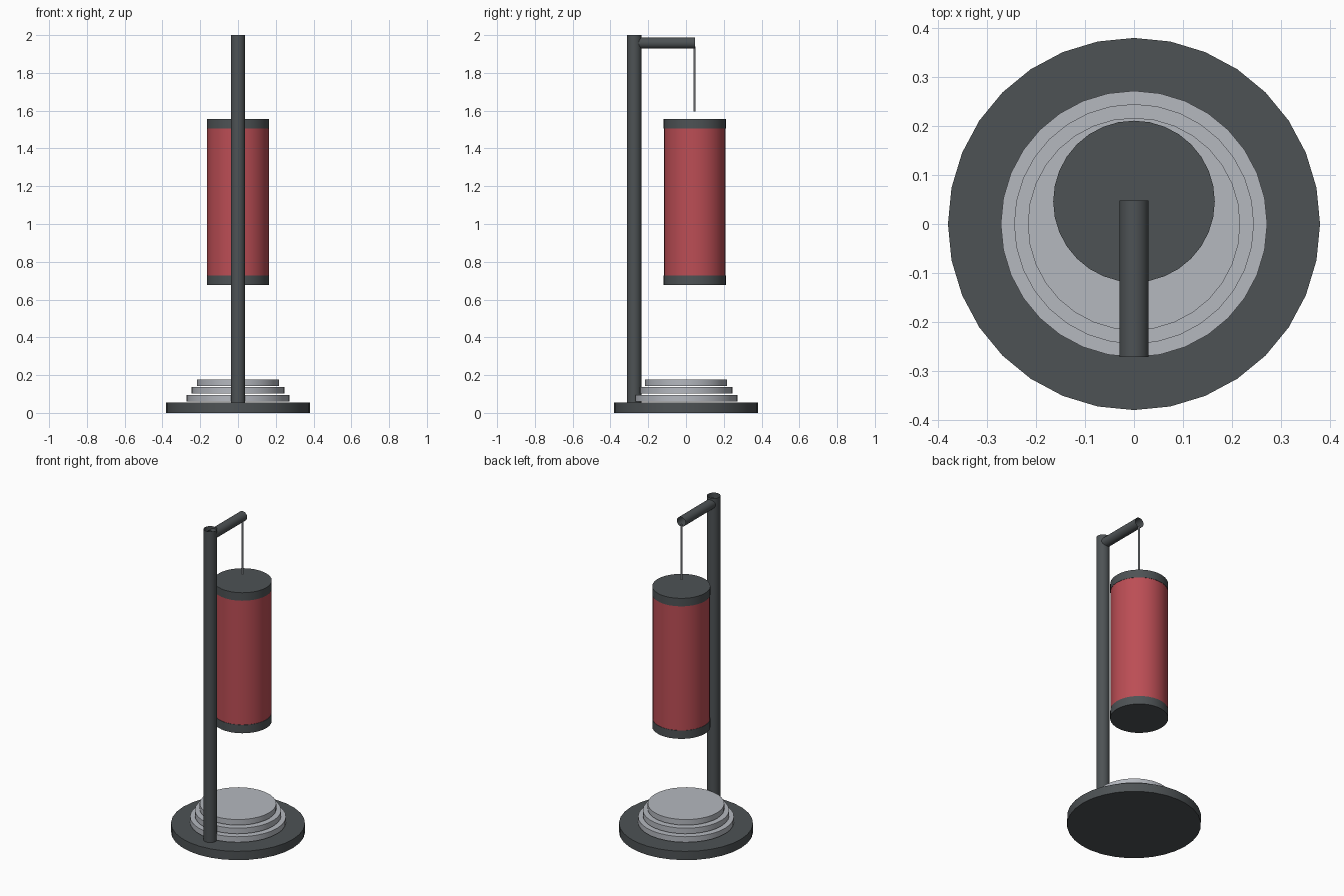
import bpy
from math import pi, radians

if "Cube" in bpy.data.objects:
    bpy.data.objects.remove(bpy.data.objects["Cube"])


def material(name, rgb):
    m = bpy.data.materials.new(name)
    m.diffuse_color = (*rgb, 1)
    m.use_nodes = True
    m.node_tree.nodes["Principled BSDF"].inputs["Base Color"].default_value = m.diffuse_color
    return m


DARK = material("dark_grey", (0.075, 0.085, 0.09))
LIGHT = material("light_grey", (0.46, 0.48, 0.52))
RED = material("red", (0.5, 0.075, 0.09))


def cyl(name, r, y, z0, z1, mat, sides=32, cap='NGON'):
    """Upright cylinder between two heights."""
    bpy.ops.mesh.primitive_cylinder_add(
        vertices=sides, radius=r, depth=z1 - z0,
        end_fill_type=cap, location=(0, y, (z0 + z1) / 2))
    ob = bpy.context.object
    ob.name = name
    ob.data.materials.append(mat)
    bpy.ops.object.shade_smooth_by_angle(angle=radians(30))
    return ob


# Floor disc with three stacked plates
cyl("base", 0.38, 0, 0, 0.055, DARK)
for i, r in enumerate((0.272, 0.245, 0.217)):
    top = 0.096 + 0.041 * i
    cyl(f"weight_plate_{i + 1}", r, 0, top - 0.035, top, LIGHT)

# Open tubes: upright pole, overhanging arm and hanging cord
cyl("pole", 0.038, -0.274, 0.055, 2.0, DARK, cap='NOTHING')
arm = cyl("arm", 0.03, 0, 0, 0.32, DARK, cap='NOTHING')
arm.rotation_euler = (pi / 2, 0, 0)
arm.location = (0, -0.112, 1.958)
cyl("cord", 0.005, 0.045, 1.595, 1.94, LIGHT, sides=16, cap='NOTHING')

# Punching bag with end caps
BAG_Y = 0.046
cyl("bag_body", 0.163, BAG_Y, 0.728, 1.505, RED)
cyl("bag_top_cap", 0.165, BAG_Y, 1.505, 1.555, DARK)
cyl("bag_bottom_cap", 0.165, BAG_Y, 0.676, 0.728, DARK)
